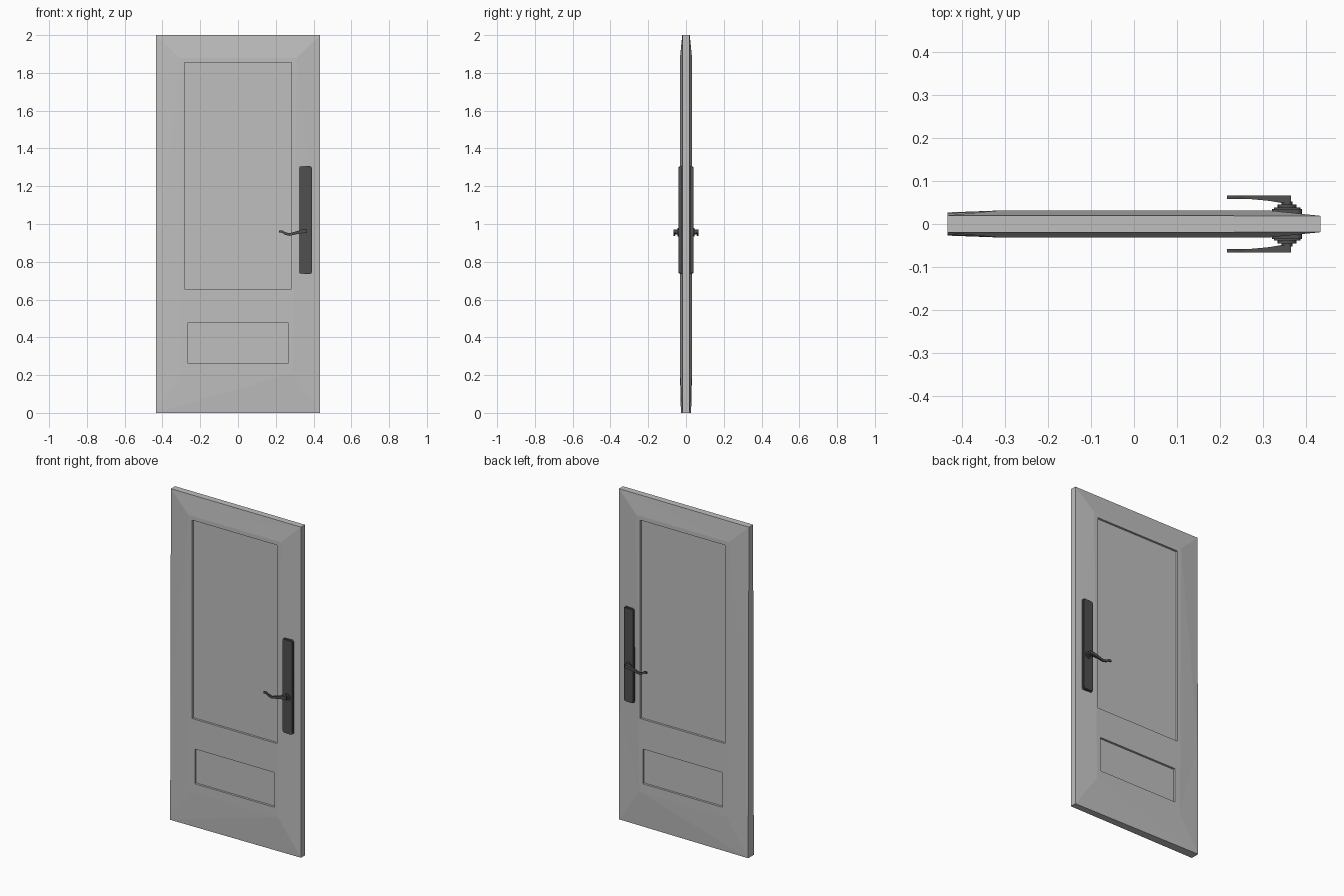
import bpy, bmesh
from math import sin, cos, pi, radians

cube = bpy.data.objects.get("Cube")
if cube:
    bpy.data.objects.remove(cube)


def material(name, value):
    m = bpy.data.materials.new(name)
    m.use_nodes = True
    color = (value, value, value, 1)
    m.diffuse_color = color
    m.node_tree.nodes["Principled BSDF"].inputs["Base Color"].default_value = color
    return m


door_grey = material("door grey", 0.52)
handle_grey = material("handle dark grey", 0.08)


def make_object(name, bm, mat):
    bmesh.ops.recalc_face_normals(bm, faces=bm.faces)
    mesh = bpy.data.meshes.new(name)
    bm.to_mesh(mesh)
    bm.free()
    mesh.materials.append(mat)
    ob = bpy.data.objects.new(name, mesh)
    bpy.context.collection.objects.link(ob)
    return ob


def loft(name, rings, mat):
    """Join rings of equal length into a closed solid."""
    bm = bmesh.new()
    loops = [[bm.verts.new(p) for p in ring] for ring in rings]
    n = len(loops[0])
    for a, b in zip(loops, loops[1:]):
        for i in range(n):
            j = (i + 1) % n
            bm.faces.new((a[i], a[j], b[j], b[i]))
    bm.faces.new(loops[0])
    bm.faces.new(loops[-1])
    return make_object(name, bm, mat)


def box(name, x0, x1, y0, y1, z0, z1, mat):
    outline = [(x0, z0), (x1, z0), (x1, z1), (x0, z1)]
    return loft(name, [[(x, y, z) for x, z in outline] for y in (y0, y1)], mat)


# Door slab: thin outer edge rising to a flat field on each face
HALF = 0.435
FIELD = 0.032
edge = [(-HALF, 0.027, 0), (HALF, 0.019, 0), (HALF, 0.019, 0.7),
        (HALF, 0.019, 2), (-HALF, 0.02, 2), (-HALF, 0.025, 0.7)]
field = [(-0.30, 0.21), (0.29, 0.21), (0.296, 0.7),
         (0.31, 1.88), (-0.31, 1.88), (-0.305, 0.7)]
door = loft("door_slab", [
    [(x, -FIELD, z) for x, z in field],
    [(x, -y, z) for x, y, z in edge],
    edge,
    [(x, FIELD, z) for x, z in field]], door_grey)
bm = bmesh.new()
bm.from_mesh(door.data)
bmesh.ops.triangulate(bm, faces=bm.faces)
bm.to_mesh(door.data)
bm.free()

# Recessed panels on both faces
FLOOR = 0.019
for label, half, z0, z1 in (("upper", 0.284, 0.655, 1.855),
                            ("lower", 0.267, 0.265, 0.475)):
    for side, s in (("front", -1), ("back", 1)):
        cutter = box(f"{label}_{side}_panel_cutter", -half, half,
                     s * FLOOR, s * 0.1, z0, z1, door_grey)
        cutter.hide_render = True
        cutter.hide_viewport = True
        mod = door.modifiers.new(f"{label} {side} panel", 'BOOLEAN')
        mod.object = cutter
        mod.operation = 'DIFFERENCE'
        mod.solver = 'EXACT'

# Bake the cuts so that no cutters remain
graph = bpy.context.evaluated_depsgraph_get()
baked = bpy.data.meshes.new_from_object(door.evaluated_get(graph))
door.modifiers.clear()
door.data = baked
for ob in list(bpy.data.objects):
    if ob.name.endswith("_cutter"):
        bpy.data.objects.remove(ob)


def rounded_plate(cx, half_w, z0, z1, r, steps=4):
    """Outline of an upright plate with rounded corners."""
    corners = [(cx + half_w - r, z1 - r), (cx - half_w + r, z1 - r),
               (cx - half_w + r, z0 + r), (cx + half_w - r, z0 + r)]
    return [(x + r * cos((k + i / steps) * pi / 2),
             z + r * sin((k + i / steps) * pi / 2))
            for k, (x, z) in enumerate(corners) for i in range(steps + 1)]


def circle(cx, cz, r, n=20):
    return [(cx + r * cos(2 * pi * i / n), cz + r * sin(2 * pi * i / n)) for i in range(n)]


def extrude(name, outline, y0, y1, s):
    return loft(name, [[(x, s * y, z) for x, z in outline] for y in (y0, y1)], handle_grey)


# Handle sets, mirrored on the two faces
HX, HZ = 0.357, 0.957
# lever stations: x, z, half height, inner y, outer y
lever = [(0.366, 0.962, 0.010, 0.049, 0.066),
         (0.345, 0.962, 0.010, 0.049, 0.066),
         (0.315, 0.955, 0.008, 0.054, 0.066),
         (0.272, 0.944, 0.007, 0.058, 0.066),
         (0.248, 0.950, 0.007, 0.058, 0.066),
         (0.236, 0.959, 0.006, 0.058, 0.066),
         (0.217, 0.961, 0.006, 0.058, 0.066)]
for side, s in (("front", -1), ("back", 1)):
    parts = [
        extrude(f"{side}_handle_plate", rounded_plate(HX, 0.035, 0.735, 1.307, 0.014),
                0.018, 0.035, s),
        extrude(f"{side}_handle_plate_face", rounded_plate(HX, 0.031, 0.740, 1.302, 0.012),
                0.03, 0.039, s),
        extrude(f"{side}_handle_rosette", circle(HX, HZ, 0.022), 0.035, 0.045, s),
        extrude(f"{side}_handle_neck", circle(HX, HZ, 0.013), 0.04, 0.052, s),
        loft(f"{side}_handle_lever",
             [[(x, s * y0, z - h), (x, s * y1, z - h), (x, s * y1, z + h), (x, s * y0, z + h)]
              for x, z, h, y0, y1 in lever], handle_grey)]
    for ob in parts:
        bpy.ops.object.select_all(action='DESELECT')
        ob.select_set(True)
        bpy.context.view_layer.objects.active = ob
        bpy.ops.object.shade_smooth_by_angle(angle=radians(30))
